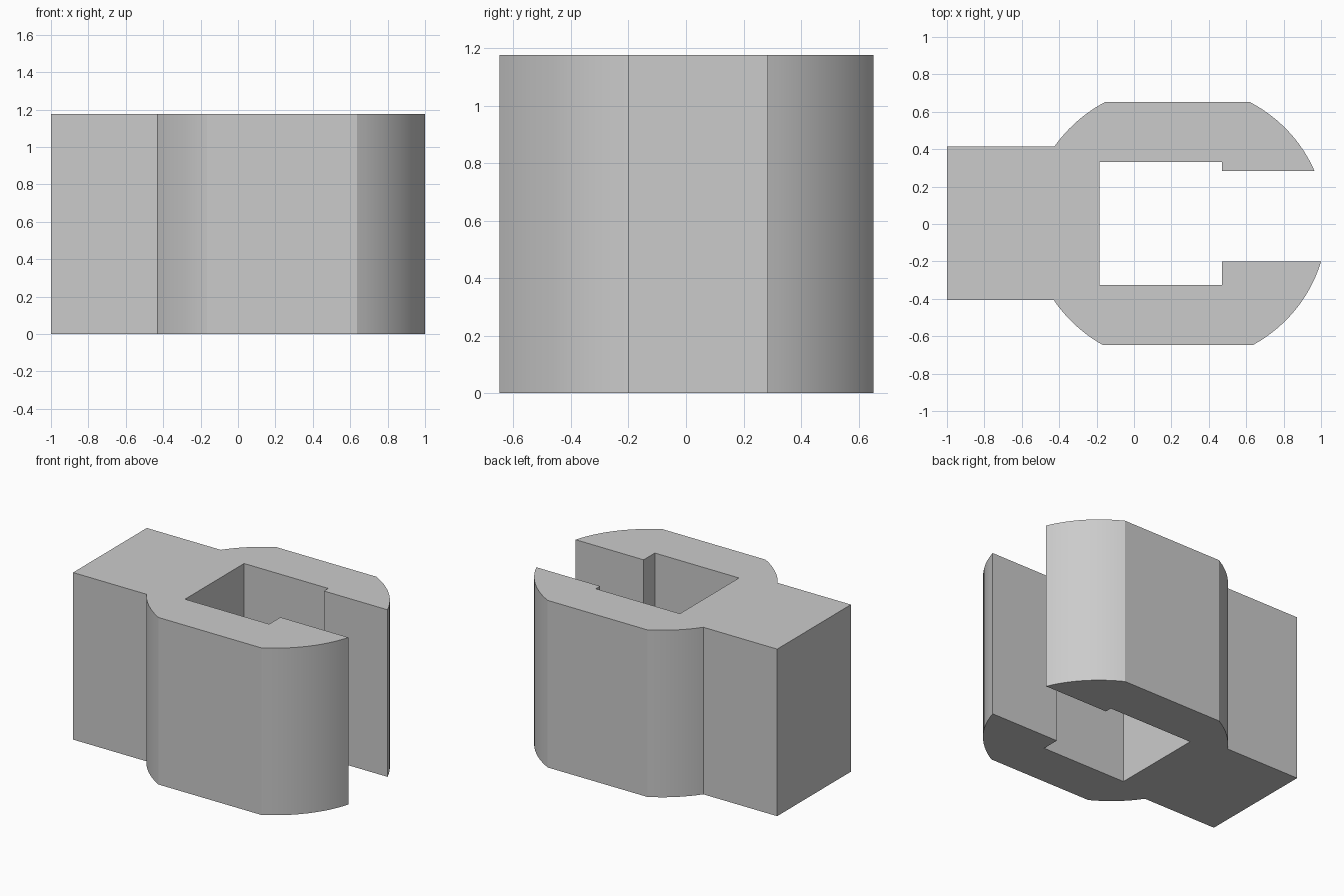
import bpy, bmesh, math

cube = bpy.data.objects.get("Cube")
if cube:
    bpy.data.objects.remove(cube, do_unlink=True)

HEIGHT = 1.175
CENTRE_X, RX, RY = 0.235, 0.79, 0.746   # rounded outline of the clamp jaws


def arc(start, end, steps=12):
    """Elliptical arc that meets both end points exactly."""
    def polar(p):
        u, v = (p[0] - CENTRE_X) / RX, p[1] / RY
        return math.hypot(u, v), math.atan2(v, u)
    (r0, a0), (r1, a1) = polar(start), polar(end)
    points = []
    for i in range(steps + 1):
        t = i / steps
        r, a = r0 + (r1 - r0) * t, a0 + (a1 - a0) * t
        points.append((CENTRE_X + RX * r * math.cos(a), RY * r * math.sin(a)))
    return points


# Counter-clockwise outline: stem, front jaw, square slot, back jaw
outline = [(-1, 0.415), (-1, -0.405)]
outline += arc((-0.43, -0.405), (-0.165, -0.648))
outline += arc((0.635, -0.648), (1.0, -0.2))
outline += [(0.47, -0.2), (0.47, -0.325), (-0.185, -0.325),
            (-0.185, 0.332), (0.47, 0.332), (0.47, 0.284)]
outline += arc((0.965, 0.284), (0.62, 0.652))
outline += arc((-0.155, 0.652), (-0.425, 0.415))

# Extrude the outline upward
bm = bmesh.new()
base = bm.faces.new([bm.verts.new((x, y, 0)) for x, y in outline])
grown = bmesh.ops.extrude_face_region(bm, geom=[base], use_keep_orig=True)
top = [g for g in grown["geom"] if isinstance(g, bmesh.types.BMVert)]
bmesh.ops.translate(bm, verts=top, vec=(0, 0, HEIGHT))
bmesh.ops.recalc_face_normals(bm, faces=bm.faces)
mesh = bpy.data.meshes.new("slotted_clamp")
bm.to_mesh(mesh)
bm.free()
clamp = bpy.data.objects.new("slotted_clamp", mesh)
bpy.context.collection.objects.link(clamp)

# Plain grey
grey = bpy.data.materials.new("plain_grey")
grey.use_nodes = True
colour = (0.6, 0.6, 0.6, 1)
grey.diffuse_color = colour
grey.node_tree.nodes["Principled BSDF"].inputs["Base Color"].default_value = colour
mesh.materials.append(grey)

# Smooth only the curved walls
bpy.ops.object.select_all(action="DESELECT")
clamp.select_set(True)
bpy.context.view_layer.objects.active = clamp
bpy.ops.object.shade_smooth_by_angle(angle=math.radians(20))
